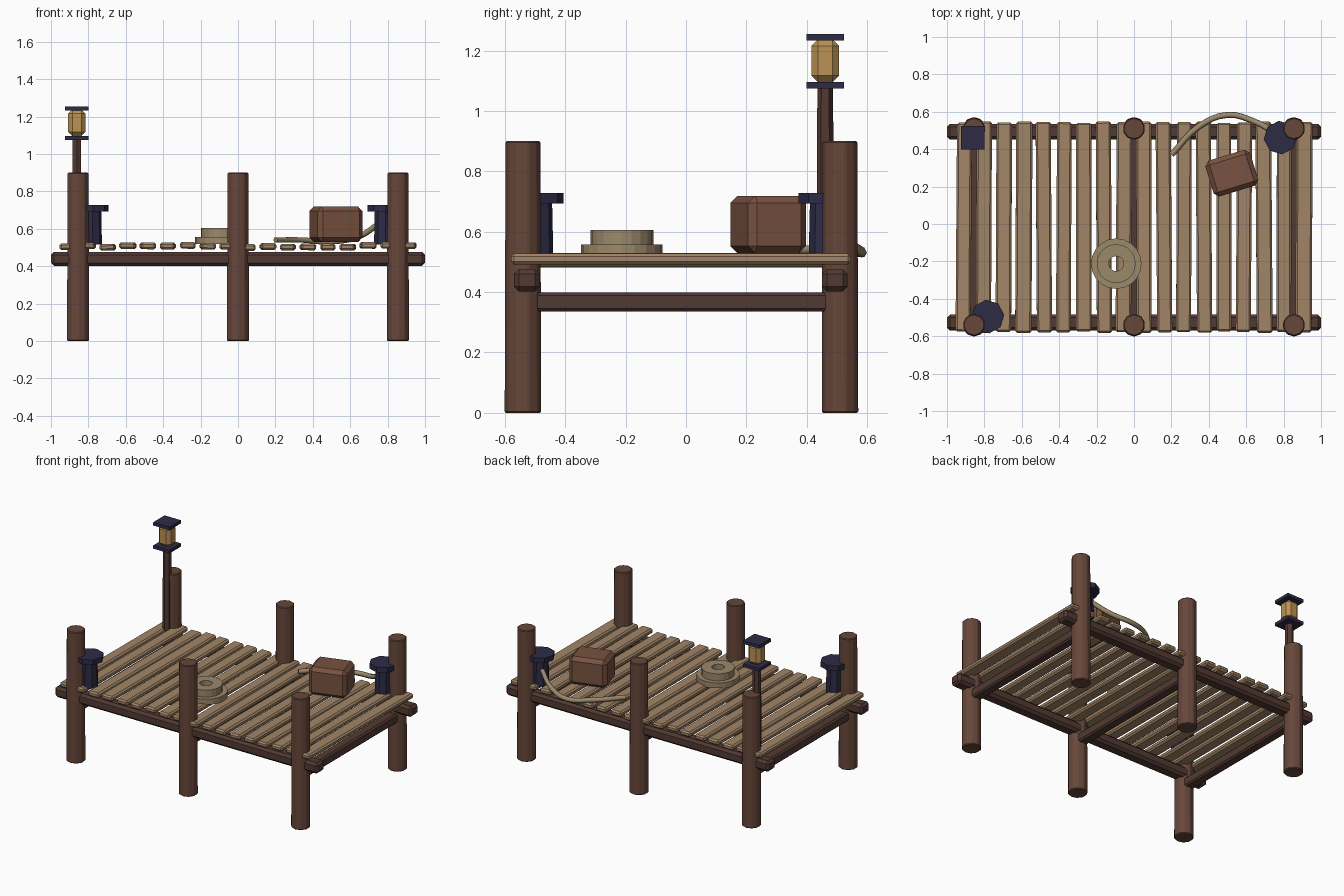
import bpy, math, random
from mathutils import Vector

if "Cube" in bpy.data.objects:
    bpy.data.objects.remove(bpy.data.objects["Cube"])

random.seed(4)


def material(name, rgb):
    m = bpy.data.materials.new(name)
    m.diffuse_color = (*rgb, 1)
    m.use_nodes = True
    m.node_tree.nodes["Principled BSDF"].inputs["Base Color"].default_value = m.diffuse_color
    return m


POST = material("post_wood", (0.135, 0.062, 0.042))
BEAM = material("beam_wood", (0.085, 0.042, 0.032))
PLANK = material("plank_wood", (0.36, 0.235, 0.135))
CRATE = material("crate_wood", (0.19, 0.085, 0.052))
IRON = material("iron", (0.026, 0.024, 0.06))
GLASS = material("lamp_glass", (0.5, 0.29, 0.09))
ROPE = material("rope", (0.33, 0.25, 0.145))


def make(name, verts, faces, mat, loc, rot=(0, 0, 0), bevel=0):
    me = bpy.data.meshes.new(name)
    me.from_pydata(verts, [], faces)
    me.materials.append(mat)
    ob = bpy.data.objects.new(name, me)
    bpy.context.collection.objects.link(ob)
    ob.location, ob.rotation_euler = loc, rot
    if bevel:
        b = ob.modifiers.new("bevel", 'BEVEL')
        b.width, b.segments = bevel, 1
    return ob


def box(name, size, loc, mat, bevel=0, rot=(0, 0, 0)):
    x, y, z = (s / 2 for s in size)
    v = [(i, j, k) for i in (-x, x) for j in (-y, y) for k in (-z, z)]
    f = [(0, 1, 3, 2), (4, 6, 7, 5), (0, 4, 5, 1), (2, 3, 7, 6), (0, 2, 6, 4), (1, 5, 7, 3)]
    return make(name, v, f, mat, loc, rot, bevel)


def ring(r, z, n):
    return [(r * math.sin(math.tau * i / n), r * math.cos(math.tau * i / n), z) for i in range(n)]


def prism(name, r0, r1, z0, z1, n, xy, mat, bevel=0, turn=0):
    v = ring(r0, z0, n) + ring(r1, z1, n)
    f = [(i, i + n, (i + 1) % n + n, (i + 1) % n) for i in range(n)]
    f += [tuple(range(n)), tuple(range(2 * n - 1, n - 1, -1))]
    return make(name, v, f, mat, (*xy, 0), (0, 0, turn), bevel)


def tube(name, profile, n, xy, mat):
    # closed (radius, z) profile swept around the vertical axis
    v = [p for r, z in profile for p in ring(r, z, n)]
    k = len(profile)
    f = []
    for a in range(k):
        b = (a + 1) % k
        f += [(a * n + i, b * n + i, b * n + (i + 1) % n, a * n + (i + 1) % n) for i in range(n)]
    return make(name, v, f, mat, (*xy, 0))


# Posts and cross beams
for x, side in ((-0.855, "left"), (0, "middle"), (0.855, "right")):
    for y, end in ((-0.54, "front"), (0.51, "back")):
        prism(f"{end}_{side}_post", 0.062, 0.059, 0, 0.9, 10, (x, y), POST, 0.005)
    box(f"{side}_cross_beam", (0.07, 1.0, 0.064), (x, -0.015, 0.367), BEAM, 0.01)

# Long side beams
for y, end in ((-0.527, "front"), (0.493, "back")):
    box(f"{end}_beam", (2.0, 0.085, 0.074), (0, y, 0.439), BEAM, 0.016)

# Deck planks, slightly uneven
for i in range(18):
    box(f"plank_{i + 1}",
        (random.uniform(0.078, 0.088), 1.125 + random.uniform(-0.01, 0.008), 0.036),
        (-0.91 + i * 0.107, -0.017, 0.505 + random.uniform(-0.006, 0.007)),
        PLANK, 0.01, (0, random.uniform(-0.02, 0.02), random.uniform(-0.008, 0.008)))

# Bollards
for x, y, side in ((-0.783, -0.495, "left"), (0.783, 0.462, "right")):
    prism(f"{side}_bollard", 0.056, 0.052, 0.515, 0.695, 8, (x, y), IRON, 0, 0.1)
    prism(f"{side}_bollard_cap", 0.09, 0.09, 0.693, 0.728, 8, (x, y), IRON, 0, 0.1)

# Lantern
lx, ly = -0.862, 0.461
prism("lantern_pole", 0.029, 0.026, 0.515, 1.08, 6, (lx, ly), BEAM)
box("lantern_base", (0.124, 0.124, 0.022), (lx, ly, 1.085), IRON)
box("lantern_glass", (0.092, 0.092, 0.142), (lx, ly, 1.166), GLASS, 0.022)
box("lantern_roof", (0.124, 0.124, 0.022), (lx, ly, 1.244), IRON)

# Crate
box("crate", (0.25, 0.2, 0.19), (0.523, 0.272, 0.624), CRATE, 0.024, (0, 0, math.radians(17)))

# Coiled rope
tube("rope_coil_lower", [(0.04, 0.518), (0.135, 0.518), (0.135, 0.557), (0.04, 0.557)], 20,
     (-0.095, -0.212), ROPE)
tube("rope_coil_upper", [(0.04, 0.555), (0.104, 0.555), (0.104, 0.605), (0.04, 0.605)], 20,
     (-0.095, -0.212), ROPE)

# Mooring line from the right bollard
cu = bpy.data.curves.new("mooring_rope", 'CURVE')
cu.dimensions = '3D'
cu.bevel_depth, cu.bevel_resolution, cu.resolution_u = 0.016, 1, 4
cu.use_fill_caps = True
sp = cu.splines.new('BEZIER')
path = [(0.2, 0.37, 0.54), (0.345, 0.52, 0.54), (0.5, 0.583, 0.53), (0.65, 0.545, 0.56), (0.75, 0.49, 0.625)]
sp.bezier_points.add(len(path) - 1)
for p, co in zip(sp.bezier_points, path):
    p.co = Vector(co)
    p.handle_left_type = p.handle_right_type = 'AUTO'
cu.materials.append(ROPE)
bpy.context.collection.objects.link(bpy.data.objects.new("mooring_rope", cu))
